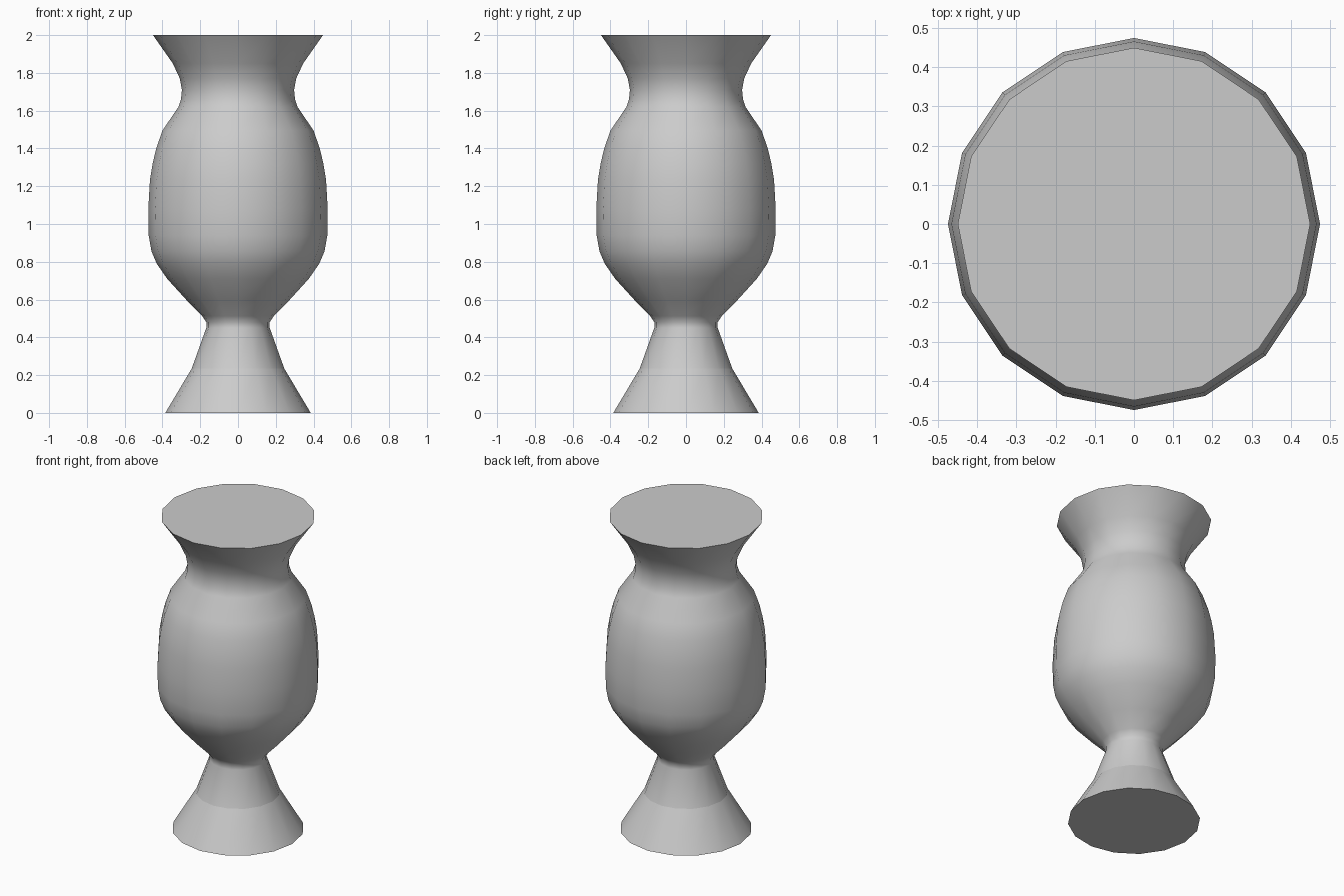
import bpy, bmesh
from math import cos, sin, tau

if "Cube" in bpy.data.objects:
    bpy.data.objects.remove(bpy.data.objects["Cube"])

SIDES = 16

# Vase profile: (radius, height), from foot to rim
PROFILE = [
    (0.385, 0.0), (0.245, 0.235), (0.168, 0.45), (0.168, 0.48), (0.19, 0.513),
    (0.275, 0.60), (0.375, 0.71), (0.43, 0.79), (0.458, 0.855), (0.473, 0.94),
    (0.475, 1.08), (0.466, 1.235), (0.452, 1.32), (0.433, 1.40), (0.40, 1.495),
    (0.315, 1.62), (0.302, 1.66), (0.297, 1.71), (0.308, 1.77), (0.345, 1.85),
    (0.45, 2.0),
]
SHARP_RINGS = (0, 1, len(PROFILE) - 1)


def lathe(name, profile, sharp_rings):
    bm = bmesh.new()
    rings = [[bm.verts.new((r * cos(tau * i / SIDES), r * sin(tau * i / SIDES), z))
              for i in range(SIDES)] for r, z in profile]
    # Side walls
    for low, high in zip(rings, rings[1:]):
        for i in range(SIDES):
            j = (i + 1) % SIDES
            bm.faces.new((low[i], low[j], high[j], high[i])).smooth = True
    # Flat base and top
    bm.faces.new(rings[0][::-1])
    bm.faces.new(rings[-1])
    # Crisp edges at the foot crease and both caps
    for k in sharp_rings:
        for i in range(SIDES):
            bm.edges.get((rings[k][i], rings[k][(i + 1) % SIDES])).smooth = False
    mesh = bpy.data.meshes.new(name)
    bm.to_mesh(mesh)
    bm.free()
    obj = bpy.data.objects.new(name, mesh)
    bpy.context.collection.objects.link(obj)
    return obj


lathe("vase", PROFILE, SHARP_RINGS)
